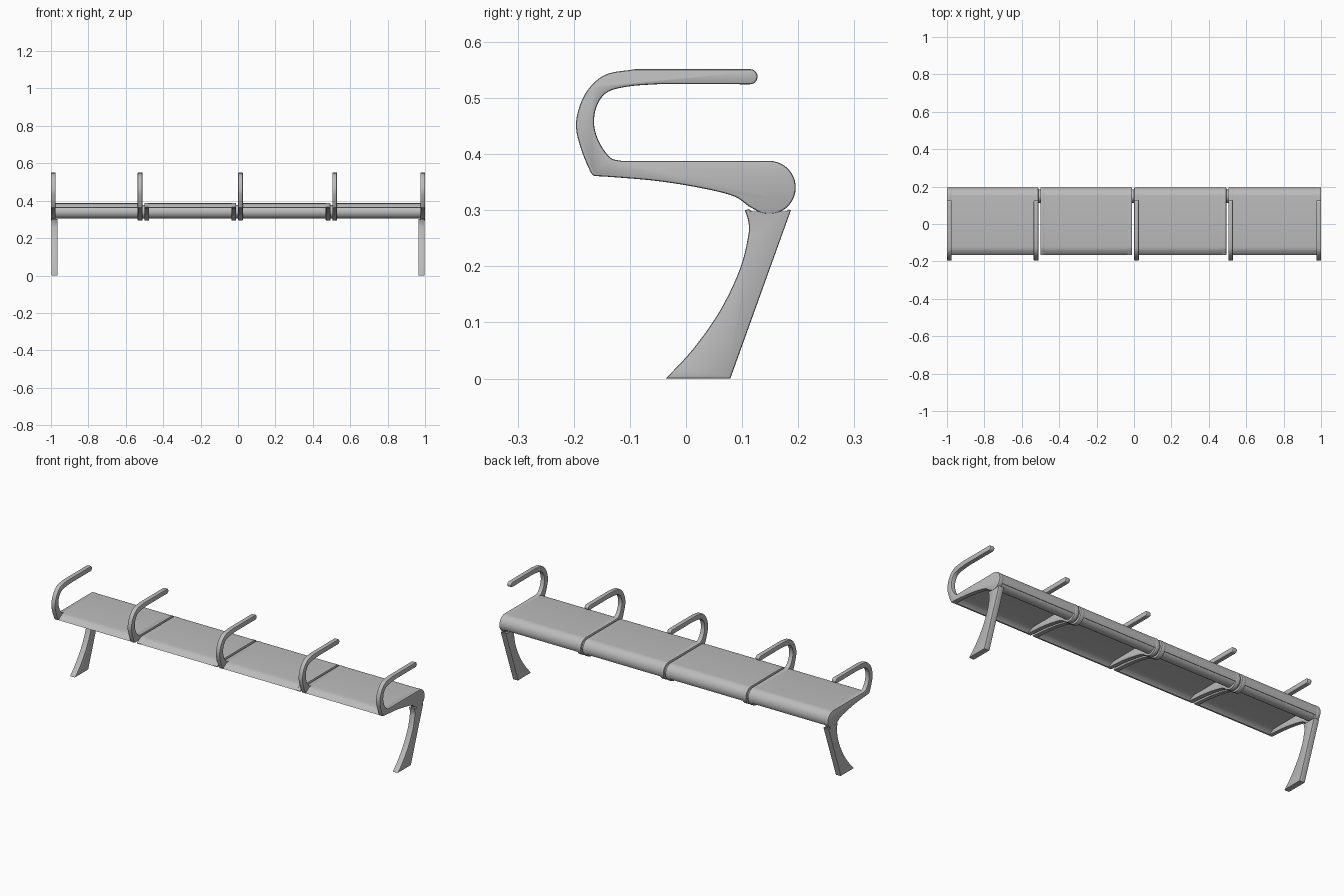
import bpy, bmesh, math
from mathutils import Vector

cube = bpy.data.objects.get("Cube")
if cube:
    bpy.data.objects.remove(cube)

metal = bpy.data.materials.new("satin grey metal")
metal.use_nodes = True
grey = (0.5, 0.5, 0.5, 1)
metal.diffuse_color = grey
metal.node_tree.nodes["Principled BSDF"].inputs["Base Color"].default_value = grey


def smooth(pts, steps=5):
    """Smooth curve through the points (y, z)."""
    p = [Vector(q) for q in pts]
    p = [2 * p[0] - p[1]] + p + [2 * p[-1] - p[-2]]
    out = []
    for a, b, c, d in zip(p, p[1:], p[2:], p[3:]):
        for i in range(steps):
            t = i / steps
            out.append(0.5 * (2 * b + (c - a) * t + (2 * a - 5 * b + 4 * c - d) * t**2
                              + (3 * b - a - 3 * c + d) * t**3))
    return out + [p[-2]]


def arc(centre, r, start, end, n=16):
    angles = [math.radians(start + (end - start) * i / n) for i in range(n + 1)]
    return [Vector((centre[0] + r * math.cos(a), centre[1] + r * math.sin(a))) for a in angles]


def extrude(name, outline, x0, x1, bevel=0.0):
    """Sweep a (y, z) outline along x and round its rims."""
    pts = []
    for p in outline:
        if not pts or (p - pts[-1]).length > 1e-4:
            pts.append(p)
    if (pts[0] - pts[-1]).length < 1e-4:
        pts.pop()
    bm = bmesh.new()
    face = bm.faces.new([bm.verts.new((x0, p.x, p.y)) for p in pts])
    res = bmesh.ops.extrude_face_region(bm, geom=[face])
    moved = [v for v in res["geom"] if isinstance(v, bmesh.types.BMVert)]
    bmesh.ops.translate(bm, verts=moved, vec=(x1 - x0, 0, 0))
    bmesh.ops.recalc_face_normals(bm, faces=bm.faces)
    if bevel:
        rims = [e for e in bm.edges if abs(e.verts[0].co.x - e.verts[1].co.x) < 1e-6]
        bmesh.ops.bevel(bm, geom=rims, offset=bevel, segments=2, profile=0.5,
                        affect="EDGES", clamp_overlap=False)
    mesh = bpy.data.meshes.new(name)
    bm.to_mesh(mesh)
    bm.free()
    mesh.materials.append(metal)
    obj = bpy.data.objects.new(name, mesh)
    bpy.context.collection.objects.link(obj)
    bpy.ops.object.select_all(action="DESELECT")
    obj.select_set(True)
    bpy.context.view_layer.objects.active = obj
    bpy.ops.object.shade_smooth_by_angle(angle=math.radians(35))
    return obj


HUB = (0.148, 0.3405)

# Seat support: underside, round rear end, top edge
support = smooth([(-0.163, 0.361), (-0.13, 0.359), (-0.05, 0.352), (0.03, 0.339),
                  (0.085, 0.325), (0.112, 0.307)]) + arc(HUB, 0.0475, -110, 90, 24)
plain = support + smooth([(-0.115, 0.388), (-0.135, 0.384), (-0.167, 0.366)])

# Support that carries on into the looped armrest
armed = (support
         + smooth([(-0.115, 0.388), (-0.135, 0.394), (-0.155, 0.422), (-0.164, 0.455),
                   (-0.158, 0.488), (-0.139, 0.511), (-0.1, 0.521), (-0.045, 0.525)])
         + arc((0.114, 0.538), 0.0135, -90, 90, 12)
         + smooth([(-0.09, 0.5515), (-0.145, 0.541), (-0.18, 0.507), (-0.196, 0.457),
                   (-0.188, 0.412), (-0.17, 0.368), (-0.163, 0.361)]))

# Thin bent seat sheet with a front lip and a rolled rear edge
sheet = (smooth([(-0.166, 0.363), (-0.152, 0.375), (-0.135, 0.384), (-0.115, 0.387)])
         + arc(HUB, 0.0465, 90, -30, 18) + arc(HUB, 0.039, -30, 90, 18)
         + smooth([(-0.112, 0.3795), (-0.132, 0.376), (-0.147, 0.368), (-0.155, 0.361)]))

# Four seats: x range, then which end supports carry an armrest
seats = [(-1, -0.511, True, True), (-0.501, -0.01, False, False),
         (0.001, 0.494, True, False), (0.504, 1, True, True)]
W = 0.025
for n, (x0, x1, right_arm, left_arm) in enumerate(seats, 1):
    extrude(f"seat_sheet_{n}", sheet, x0 + W - 0.003, x1 - W + 0.003)
    for side, x, has_arm in (("right", x0, right_arm), ("left", x1 - W, left_arm)):
        kind = "armrest_support" if has_arm else "seat_support"
        extrude(f"{kind}_{n}_{side}", armed if has_arm else plain, x, x + W, 0.004)

# Long tube joining all the seats
extrude("cross_tube", arc(HUB, 0.0355, 0, 360, 40), -0.98, 0.98)

# Flared end legs with a cradle cut in the top
leg = (arc(HUB, 0.0525, -133, -48, 12) + [Vector((0.187, 0.3)), Vector((0.079, 0))]
       + smooth([(-0.036, 0), (0.012, 0.052), (0.06, 0.12), (0.096, 0.195),
                 (0.111, 0.255), (0.111, 0.28), (0.105, 0.3)]))
for side, x in (("right", -0.998), ("left", 0.965)):
    extrude(f"leg_{side}", leg, x, x + 0.033, 0.004)
